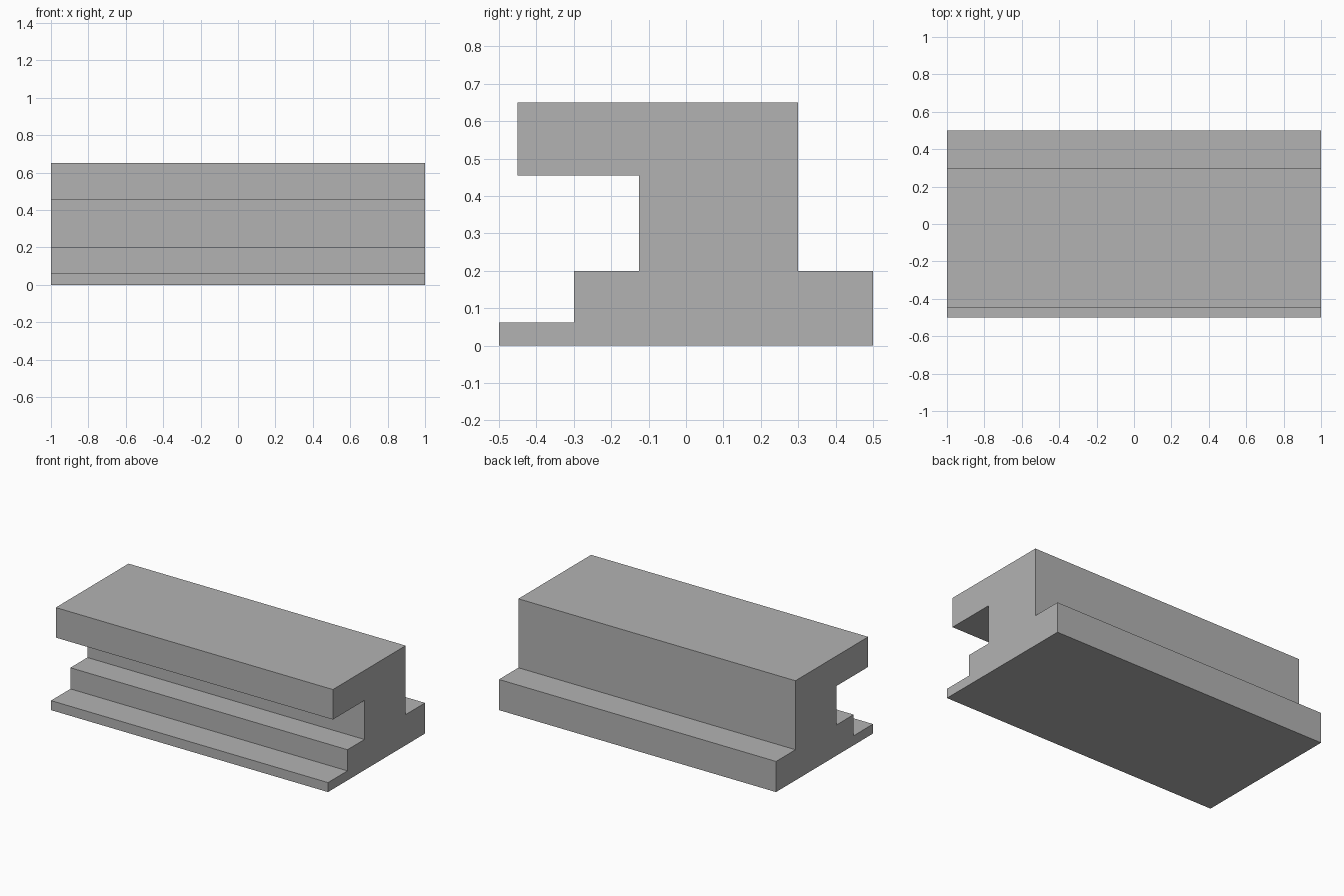
import bpy
import bmesh

cube = bpy.data.objects.get("Cube")
if cube:
    bpy.data.objects.remove(cube, do_unlink=True)

# Plain grey material
COLOUR = (0.45, 0.45, 0.45, 1.0)
grey = bpy.data.materials.new("plain grey")
grey.use_nodes = True
grey.diffuse_color = COLOUR
grey.node_tree.nodes["Principled BSDF"].inputs["Base Color"].default_value = COLOUR

# Cross-section of the rail as (y, z), running from the front foot round to the back
PROFILE = [
    (-0.5, 0), (0.5, 0), (0.5, 0.2), (0.3, 0.2), (0.3, 0.65), (-0.45, 0.65),
    (-0.45, 0.454), (-0.125, 0.454), (-0.125, 0.2), (-0.3, 0.2),
    (-0.3, 0.062), (-0.5, 0.062),
]
HALF_LENGTH = 1.0

# Extrude the cross-section along the full length
bm = bmesh.new()
end = bm.faces.new([bm.verts.new((-HALF_LENGTH, y, z)) for y, z in PROFILE])
swept = bmesh.ops.extrude_face_region(bm, geom=[end], use_keep_orig=True)
moved = [g for g in swept["geom"] if isinstance(g, bmesh.types.BMVert)]
bmesh.ops.translate(bm, vec=(2 * HALF_LENGTH, 0, 0), verts=moved)
bmesh.ops.recalc_face_normals(bm, faces=bm.faces)

mesh = bpy.data.meshes.new("stepped_rail")
bm.to_mesh(mesh)
bm.free()
mesh.materials.append(grey)
rail = bpy.data.objects.new("stepped_rail", mesh)
bpy.context.collection.objects.link(rail)
